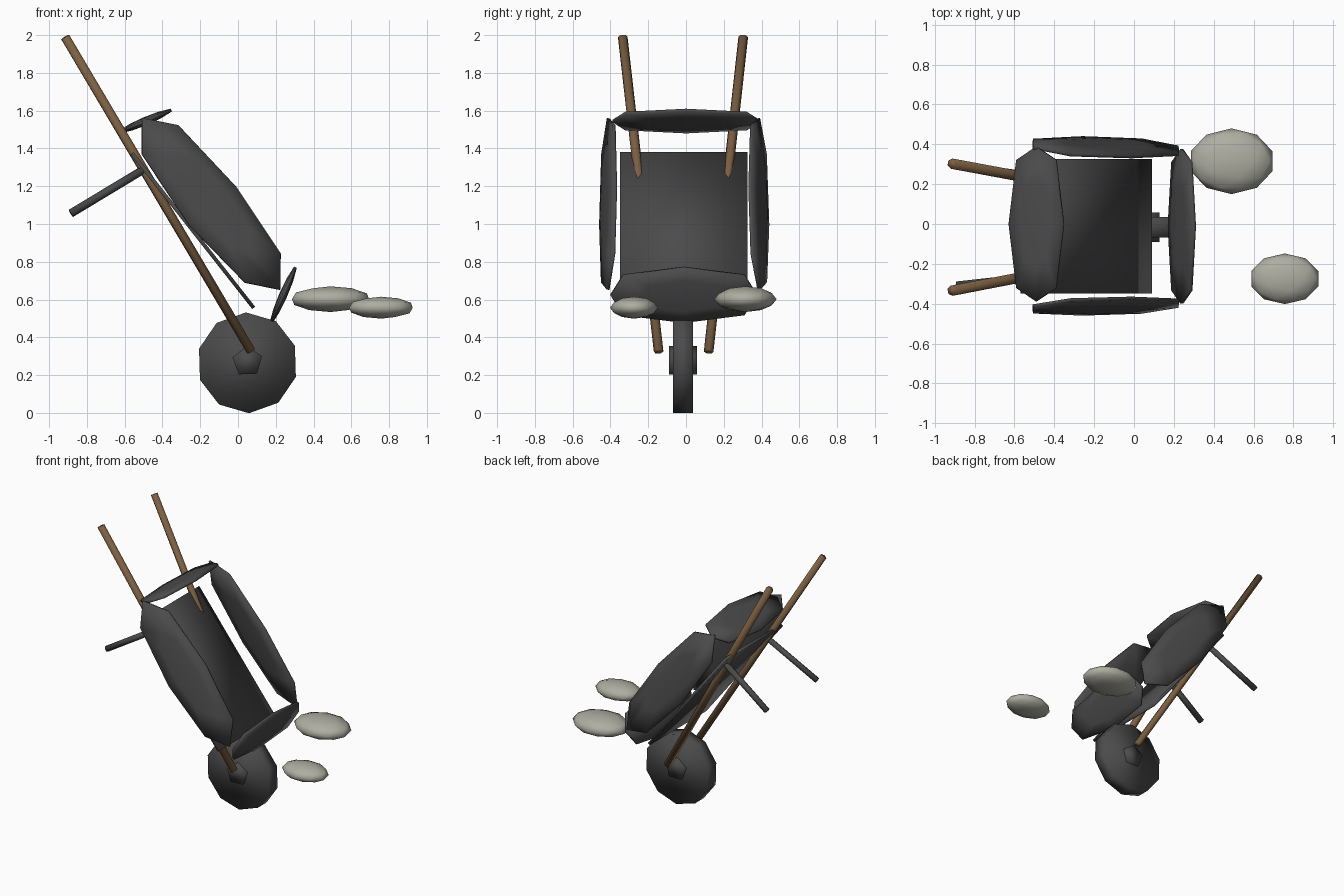
import bpy, bmesh, math
from mathutils import Vector, Matrix

if "Cube" in bpy.data.objects:
    bpy.data.objects.remove(bpy.data.objects["Cube"])


def material(name, rgb):
    mat = bpy.data.materials.new(name)
    mat.use_nodes = True
    mat.diffuse_color = (*rgb, 1)
    mat.node_tree.nodes["Principled BSDF"].inputs["Base Color"].default_value = (*rgb, 1)
    return mat


iron = material("dark iron", (0.07, 0.07, 0.07))
wood = material("brown wood", (0.2, 0.115, 0.055))
stone = material("pale stone", (0.42, 0.42, 0.36))


def finish(name, bm, mat):
    """Turn the bmesh into a smooth shaded object."""
    bmesh.ops.recalc_face_normals(bm, faces=bm.faces)
    for face in bm.faces:
        face.smooth = True
    mesh = bpy.data.meshes.new(name)
    bm.to_mesh(mesh)
    bm.free()
    mesh.materials.append(mat)
    bpy.context.collection.objects.link(bpy.data.objects.new(name, mesh))


def rod(name, a, b, radius, sides, mat, spin=0):
    """Prism running from a to b."""
    a, b = Vector(a), Vector(b)
    d = b - a
    turn = d.to_track_quat("Z", "Y").to_matrix().to_4x4()
    bm = bmesh.new()
    bmesh.ops.create_cone(bm, cap_ends=True, segments=sides, radius1=radius, radius2=radius,
                          depth=d.length,
                          matrix=Matrix.Translation((a + b) / 2) @ turn @ Matrix.Rotation(spin, 4, "Z"))
    finish(name, bm, mat)


def lens_panel(name, pts, normal, half, rim):
    """Panel that bulges on both faces and thins toward its outline."""
    centre = sum(pts, Vector()) / len(pts)
    n = normal.normalized()
    bm = bmesh.new()
    layers = [(0.55, half * 0.85), (1, rim), (1, -rim), (0.55, -half * 0.85)]
    rings = [[bm.verts.new(centre + (p - centre) * s + n * h) for p in pts] for s, h in layers]
    count = len(pts)
    for i in range(count):
        j = (i + 1) % count
        for r, q in zip(rings, rings[1:]):
            bm.faces.new((r[i], r[j], q[j], q[i]))
    for ring, h in ((rings[0], half), (rings[-1], -half)):
        pole = bm.verts.new(centre + n * h)
        for i in range(count):
            bm.faces.new((ring[i], ring[(i + 1) % count], pole))
    finish(name, bm, iron)


# Wheel and hub
rod("wheel", (0.05, -0.068, 0.265), (0.05, 0.036, 0.265), 0.267, 10, iron, -0.03)
rod("wheel_hub", (0.05, -0.09, 0.272), (0.05, 0.058, 0.272), 0.082, 5, iron, math.radians(70))

# Handles and legs, splayed together
for side, top, low, foot, hip in (("right", -0.335, -0.145, -0.307, -0.265),
                                  ("left", 0.303, 0.12, 0.295, 0.24)):
    rod(side + "_handle", (-0.915, top, 1.99), (0.07, low, 0.325), 0.026, 6, wood, math.pi / 6)
    rod(side + "_leg", (-0.505, hip, 1.285), (-0.885, foot, 1.056), 0.022, 6, iron)

# Tray floor
a, b = Vector((-0.561, -0.012, 1.374)), Vector((0.083, -0.012, 0.556))
bm = bmesh.new()
bmesh.ops.create_cube(bm, size=1)
bmesh.ops.scale(bm, verts=bm.verts, vec=((b - a).length, 0.675, 0.02))
tilt = math.atan2(a.z - b.z, b.x - a.x)
bmesh.ops.transform(bm, verts=bm.verts,
                    matrix=Matrix.Translation((a + b) / 2) @ Matrix.Rotation(tilt, 4, "Y"))
finish("tray_floor", bm, iron)

# Tray side walls, leaning inward toward the open side of the tray
side_outline = [(-0.508, 1.56), (-0.317, 1.522), (-0.01, 1.195), (0.225, 0.843),
                (0.222, 0.652), (0.037, 0.69), (-0.26, 0.995), (-0.508, 1.369)]
middle = Vector((-0.14, 0, 1.103))
opening = Vector((0.776, 0, 0.63))
for side, y, lean in (("right", -0.412, 0.25), ("left", 0.385, -0.3)):
    pts = [Vector((x, y + lean * opening.dot(Vector((x, 0, z)) - middle), z))
           for x, z in side_outline]
    lens_panel(side + "_tray_wall", pts, Vector((0, 1, 0)) - opening * lean, 0.024, 0.008)

# Tray end walls
end_outline = [(1, 0), (0.83, 0.72), (0, 1), (-0.83, 0.72),
               (-1, 0), (-0.83, -0.72), (0, -1), (0.83, -0.72)]
for name, centre, across in (("back_tray_wall", (-0.49, 0, 1.545), (0.137, 0, 0.058)),
                             ("front_tray_wall", (0.24, -0.012, 0.625), (0.064, 0, 0.146))):
    c, v = Vector(centre), Vector(across)
    pts = [c + Vector((0, 0.388 * u, 0)) + v * w for u, w in end_outline]
    lens_panel(name, pts, v.cross(Vector((0, 1, 0))), 0.022, 0.008)

# Loose stones
for name, centre, size in (("large_stone", (0.49, 0.315, 0.602), (0.215, 0.165, 0.068)),
                           ("small_stone", (0.757, -0.275, 0.557), (0.177, 0.127, 0.058))):
    bm = bmesh.new()
    bmesh.ops.create_icosphere(bm, subdivisions=2, radius=1)
    bmesh.ops.scale(bm, verts=bm.verts, vec=size)
    bmesh.ops.translate(bm, verts=bm.verts, vec=centre)
    finish(name, bm, stone)
